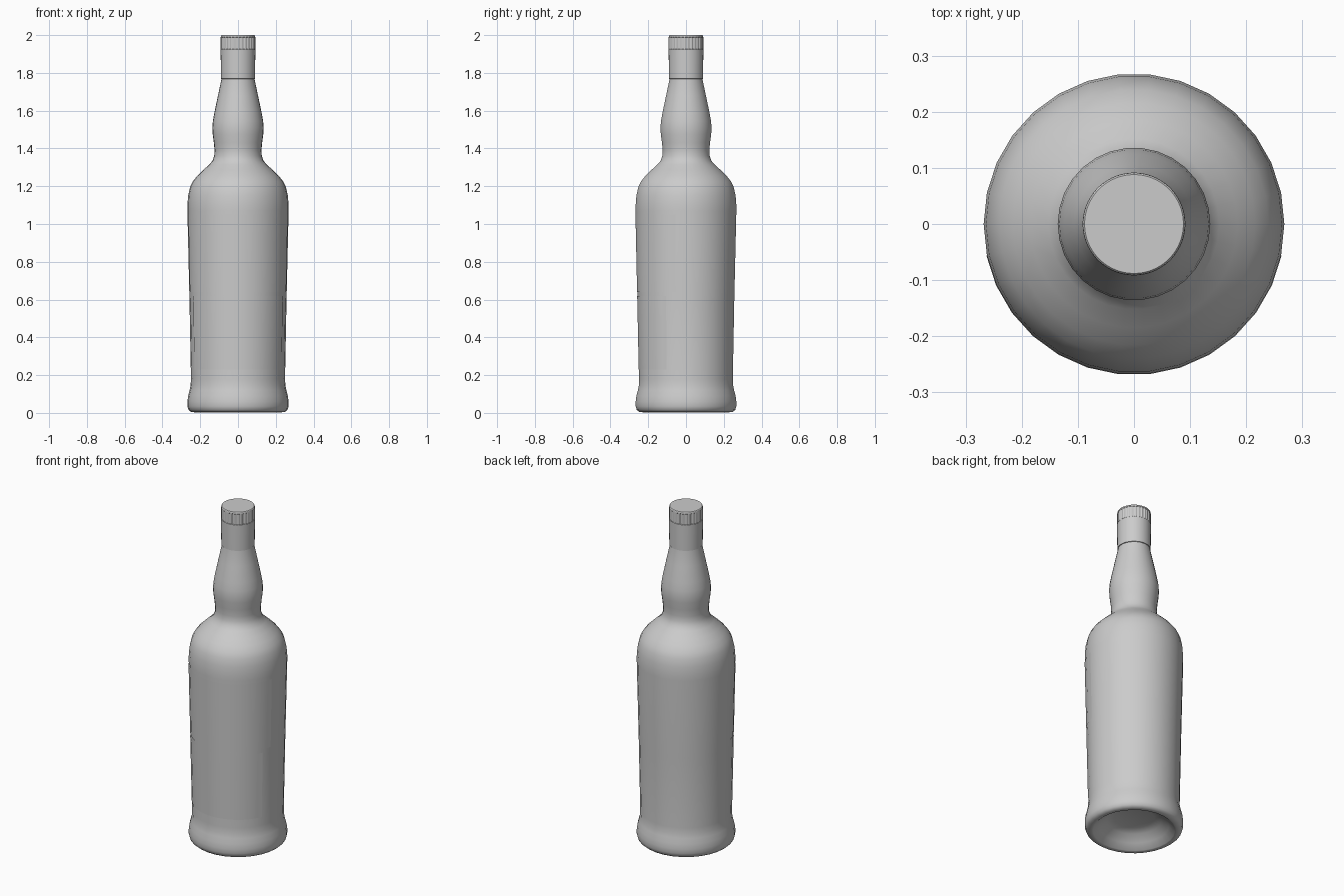
import bpy, bmesh
from math import cos, sin, pi, radians

if "Cube" in bpy.data.objects:
    bpy.data.objects.remove(bpy.data.objects["Cube"])


def finish(bm, name, angle=35):
    mesh = bpy.data.meshes.new(name)
    bmesh.ops.recalc_face_normals(bm, faces=bm.faces[:])
    bm.to_mesh(mesh)
    bm.free()
    obj = bpy.data.objects.new(name, mesh)
    bpy.context.collection.objects.link(obj)
    bpy.ops.object.select_all(action='DESELECT')
    obj.select_set(True)
    bpy.context.view_layer.objects.active = obj
    bpy.ops.object.shade_smooth_by_angle(angle=radians(angle))
    return obj


def lathe(name, profile, sides, groove=None, angle=35):
    """Revolve (radius, z) points; groove(ring, side) returns a radius cut."""
    bm = bmesh.new()
    rings = []
    for k, (r, z) in enumerate(profile):
        ring = []
        for i in range(sides):
            rr = r - (groove(k, i) if groove else 0)
            a = 2 * pi * i / sides
            ring.append(bm.verts.new((rr * cos(a), rr * sin(a), z)))
        rings.append(ring)
    for lo, hi in zip(rings, rings[1:]):
        for i in range(sides):
            j = (i + 1) % sides
            bm.faces.new((lo[i], lo[j], hi[j], hi[i]))
    bm.faces.new(rings[0][::-1])
    bm.faces.new(rings[-1])
    return finish(bm, name, angle)


# Glass bottle: hollow base, flared foot, tapered body, shoulder, bulbed neck
bottle = [
    (0.11, 0.085), (0.15, 0.07), (0.19, 0.035), (0.222, 0.006), (0.23, 0.003),
    (0.25, 0.006), (0.262, 0.016), (0.268, 0.035), (0.268, 0.06),
    (0.264, 0.09), (0.256, 0.12), (0.251, 0.145), (0.249, 0.18),
    (0.257, 0.6), (0.268, 1.07), (0.268, 1.10), (0.264, 1.15), (0.254, 1.195),
    (0.240, 1.225), (0.216, 1.255), (0.185, 1.285), (0.152, 1.315),
    (0.135, 1.335), (0.126, 1.36), (0.124, 1.39), (0.128, 1.43),
    (0.134, 1.475), (0.136, 1.51), (0.133, 1.545), (0.125, 1.59),
    (0.106, 1.68), (0.087, 1.77), (0.086, 1.79)]
lathe("bottle", bottle, 30)

# Cap with a band of fine vertical grooves near the top
cap = [(0.086, 1.768), (0.091, 1.769), (0.0915, 1.924), (0.0915, 1.926),
       (0.0915, 1.988), (0.0915, 1.990), (0.0905, 1.997), (0.088, 2.0)]
lathe("cap", cap, 120,
      lambda k, i: 0.003 if k in (3, 4) and i % 4 < 2 else 0, 30)


# Paper labels wrapped around the front of the body
def label(name, z0, z1, half_angle, steps=24):
    bm = bmesh.new()
    rows = []
    for z in (z0, z1):
        row = []
        for i in range(steps + 1):
            t = radians(half_angle) * (2 * i / steps - 1)
            # follow the flat sides of the 30-sided body
            side = pi / 15
            off = (t - pi / 2) % side - side / 2
            r = (0.249 + (z - 0.18) * 0.0213) * cos(side / 2) / cos(off) + 0.0015
            row.append(bm.verts.new((r * sin(t), -r * cos(t), z)))
        rows.append(row)
    for i in range(steps):
        bm.faces.new((rows[0][i], rows[0][i + 1], rows[1][i + 1], rows[1][i]))
    return finish(bm, name)


label("upper_label", 0.64, 1.05, 78, 26)
label("lower_label", 0.23, 0.62, 66, 22)
